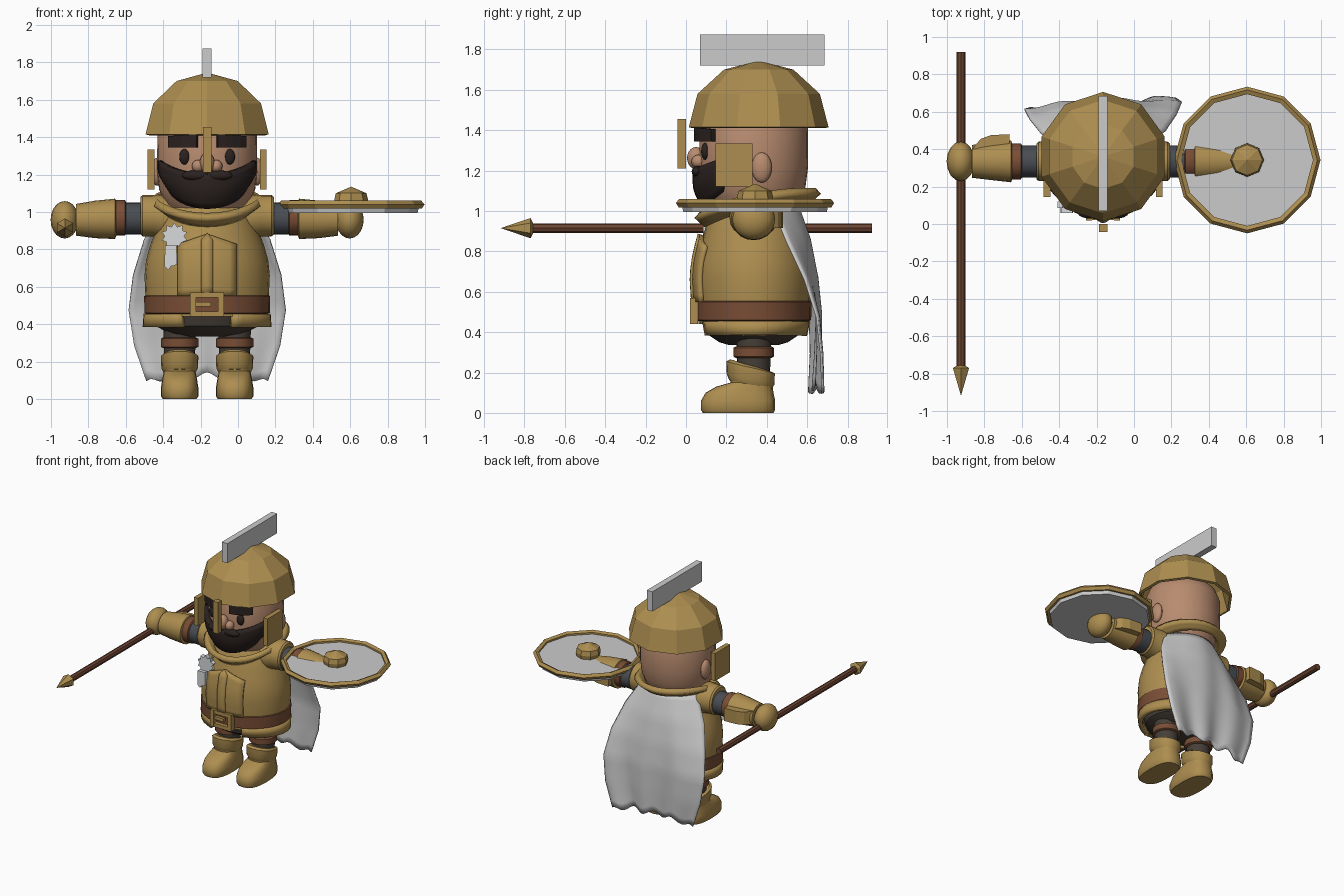
import bpy, bmesh, math
from mathutils import Vector, Matrix
from math import sin, cos, pi

if "Cube" in bpy.data.objects:
    bpy.data.objects.remove(bpy.data.objects["Cube"])

CX, CY = -0.165, 0.335          # body axis


def material(name, rgb):
    m = bpy.data.materials.new(name)
    m.diffuse_color = (*rgb, 1)
    m.use_nodes = True
    m.node_tree.nodes["Principled BSDF"].inputs["Base Color"].default_value = m.diffuse_color
    return m


GOLD = material("gold", (0.42, 0.27, 0.08))
GREY = material("light_grey", (0.6, 0.6, 0.6))
WHITE = material("silver", (0.68, 0.7, 0.72))
LEATHER = material("leather", (0.19, 0.075, 0.036))
WOOD = material("wood", (0.155, 0.058, 0.032))
SKIN = material("skin", (0.48, 0.26, 0.16))
HAIR = material("dark_hair", (0.024, 0.016, 0.014))
SLEEVE = material("slate_cloth", (0.065, 0.074, 0.086))
PANTS = material("dark_cloth", (0.062, 0.05, 0.04))


def finish(name, bm, mat, smooth=True):
    bmesh.ops.recalc_face_normals(bm, faces=bm.faces)
    me = bpy.data.meshes.new(name)
    bm.to_mesh(me)
    bm.free()
    me.materials.append(mat)
    ob = bpy.data.objects.new(name, me)
    bpy.context.collection.objects.link(ob)
    if smooth:
        bpy.ops.object.select_all(action='DESELECT')
        ob.select_set(True)
        bpy.context.view_layer.objects.active = ob
        bpy.ops.object.shade_smooth_by_angle(angle=math.radians(35))
    return ob


def lerp(table, t):
    # piecewise linear lookup: rows are (key, values...)
    for a, b in zip(table, table[1:]):
        if t <= b[0]:
            k = max(0, (t - a[0]) / (b[0] - a[0]))
            return [p + (q - p) * k for p, q in zip(a[1:], b[1:])]
    return list(table[-1][1:])


def ring(c, a, b, n=24, axis='z', p=1.0, tilt=0.0):
    # (super)ellipse across the axis; tilt lifts the front of a z ring
    out = []
    for i in range(n):
        t = 2 * pi * i / n - pi / 2
        u = math.copysign(abs(cos(t)) ** p, cos(t)) * a
        v = math.copysign(abs(sin(t)) ** p, sin(t)) * b
        d = {'z': (u, v, -tilt * sin(t)), 'x': (0, u, v), 'y': (u, 0, v)}[axis]
        out.append(Vector(c) + Vector(d))
    return out


def loft(name, rings, mat, smooth=True, cap=True, closed=False):
    bm = bmesh.new()
    vs = [[bm.verts.new(p) for p in r] for r in rings]
    n = len(vs[0])
    pairs = list(zip(vs, vs[1:])) + ([(vs[-1], vs[0])] if closed else [])
    for a, b in pairs:
        for i in range(n):
            bm.faces.new((a[i], a[(i + 1) % n], b[(i + 1) % n], b[i]))
    if cap and not closed:
        bm.faces.new(vs[0])
        bm.faces.new(vs[-1])
    bmesh.ops.remove_doubles(bm, verts=bm.verts, dist=1e-5)
    return finish(name, bm, mat, smooth)


def patch(name, fn, nu, nv, thick, mat, smooth=True):
    # thin curved sheet given by fn(u, v), both 0..1
    bm = bmesh.new()
    g = [[bm.verts.new(fn(i / nu, j / nv)) for j in range(nv + 1)] for i in range(nu + 1)]
    for i in range(nu):
        for j in range(nv):
            bm.faces.new((g[i][j], g[i + 1][j], g[i + 1][j + 1], g[i][j + 1]))
    bmesh.ops.remove_doubles(bm, verts=bm.verts, dist=1e-5)
    ob = finish(name, bm, mat, smooth)
    m = ob.modifiers.new("thickness", 'SOLIDIFY')
    m.thickness, m.offset = thick, 0
    return ob


def box(name, x, y, z, mat):
    bm = bmesh.new()
    bmesh.ops.create_cube(bm, size=1)
    for v in bm.verts:
        v.co = [(r[0] + r[1]) / 2 + c * (r[1] - r[0]) for r, c in zip((x, y, z), v.co)]
    return finish(name, bm, mat, False)


def ball(name, c, r, mat):
    bm = bmesh.new()
    bmesh.ops.create_uvsphere(bm, u_segments=16, v_segments=10, radius=1,
                              matrix=Matrix.Translation(c) @ Matrix.Diagonal((*r, 1)))
    return finish(name, bm, mat)


def polar(a, rx, ry, z):
    # angle 0 faces the front
    return Vector((CX + rx * sin(a), CY - ry * cos(a), z))


def stack(name, rows, mat, n=28, **kw):
    return loft(name, [ring((CX, CY, z), a, b, n) for z, a, b in rows], mat, **kw)


# torso, hips, belt
TORSO = [(0.44, .322, .272), (0.55, .33, .28), (0.66, .335, .287), (0.74, .327, .282),
         (0.82, .305, .265), (0.9, .275, .243), (1.0, .235, .22), (1.05, .19, .19)]
stack("tunic", TORSO, GOLD)
stack("hips", [(.335, .12, .12), (.35, .2, .17), (.39, .275, .23), (.45, .29, .25)], PANTS)
stack("belt", [(.455, .325, .275), (.46, .335, .285), (.55, .337, .287), (.556, .325, .275)], LEATHER)


def skirt(u, v):
    a = .42 + u * (2 * pi - .84)
    return polar(a, .30 + .025 * v + .03 * abs(sin(a)) * (1 - v), .25 + .015 * v, .385 + .07 * v)


patch("tunic_skirt", skirt, 32, 2, .03, GOLD)


# raised chest panel, with a peaked top edge and a middle strip
def chest(width, top, peak, lift):
    def fn(u, v):
        x = (u * 2 - 1) * width
        z = .55 + v * (top + (peak - top) * (1 - abs(u * 2 - 1)) - .55)
        rx, ry = lerp(TORSO, z)
        return Vector((CX + x, CY - lift - ry * math.sqrt(max(0, 1 - (x / rx) ** 2)), z))
    return fn


patch("chest_panel", chest(.155, .825, .88, .006), 8, 8, .024, GOLD)
patch("chest_strip", chest(.032, .85, .885, .02), 2, 6, .02, GOLD)

# buckle
for x in (-.075, .075):
    box("buckle_side", (CX + x - .016, CX + x + .016), (.02, .06), (.44, .57), GOLD)
for z in (.44, .542):
    box("buckle_bar", (CX - .075, CX + .075), (.022, .06), (z, z + .028), GOLD)
box("buckle_prong", (CX - .06, CX + .02), (.03, .06), (.494, .518), GOLD)

# medal on the chest
star = [Vector((-.34 + r * sin(k * pi / 10), 0, .87 + r * cos(k * pi / 10)))
        for k in range(20) for r in [(.072, .052)[k % 2]]]
loft("medal", [[p + Vector((0, y, 0)) for p in star] for y in (.085, .12)], WHITE, False)
for i, x in enumerate((-.372, -.347)):
    loft("medal_ribbon", [[Vector((x + dx * .018, y, z)) for dx, z in
         ((-1, .82), (1, .82), (1.2, .72), (0, .69 + .02 * i), (-1.2, .71))]
        for y in (.06, .09)], WHITE, False)


# collar, high at the back
def collar(u, v):
    a = u * 2 * pi
    top = 1.065 - .06 * cos(a) - .015 * cos(2 * a)
    return polar(a, .225 + .065 * v, .25 + .05 * v - .02 * cos(a), top - .055 + .045 * v)


patch("collar", collar, 32, 3, .04, GOLD)

# head
stack("head", [(.98, .17, .17), (1.04, .225, .225), (1.12, .257, .257), (1.22, .268, .27),
               (1.41, .266, .268), (1.48, .24, .24), (1.56, .15, .15)], SKIN, 32)
ball("nose", (CX, .05, 1.262), (.04, .045, .055), SKIN)
for s in (-1, 1):
    ball("nostril", (CX + s * .048, .062, 1.245), (.034, .035, .034), SKIN)
    ball("ear", (CX + s * .268, .375, 1.215), (.03, .05, .075), SKIN)
    ball("eye", (CX + s * .12, .095, 1.295), (.029, .02, .042), HAIR)
    patch("eyebrow", lambda u, v: polar(s * (.19 + .6 * u), .28, .283, 1.345 + .07 * v - .01 * u * v),
          4, 1, .035, HAIR, False)
    x = sorted((CX + s * .282, CX + s * .318))
    box("cheek_guard", x, (.145, .33), (1.12, 1.335), GOLD)


# beard wrapped around the jaw
def beard(u, v):
    k = u * 2 - 1
    low, high = 1.025 + .125 * k * k, 1.20 + .075 * abs(k) ** 1.5
    r = .24 + .045 * sin(min(1, v * 1.5) * pi / 2)
    return polar(k * 1.15, r - .012 * abs(k), r, low + (high - low) * v)


patch("beard", beard, 16, 6, .035, HAIR)
for s in (-1, 1):
    ball("moustache", (CX + s * .06, .058, 1.195), (.075, .03, .028), HAIR)

# helmet dome, crest and nose guard
HY = .36
loft("helmet", [ring((CX, HY, z), r, r, 10) for z, r in
                ((1.415, .346), (1.58, .303), (1.7, .172), (1.745, 0))],
     GOLD, False, cap=False).modifiers.new("thickness", 'SOLIDIFY').thickness = .02
box("crest", (CX - .024, CX + .024), (.07, .685), (1.72, 1.873), GREY)
box("nose_guard", (CX - .022, CX + .022), (-.042, .0), (1.21, 1.455), GOLD)

# arms and legs on both sides
for s in (-1, 1):
    def tube(name, rows, mat, p=1.0):
        # rows: distance from the body axis, y radius, z radius, z centre
        loft(name, [ring((CX + s * d, CY, z), a, b, 20, 'x', p) for d, a, b, z in rows], mat)
    tube("shoulder", [(.15, .12, .11, .96), (.25, .12, .118, .975), (.29, .108, .11, .98), (.345, .105, .11, .98),
                      (.357, .095, .1, .98)], GOLD)
    tube("sleeve", [(.33, .086, .086, .965), (.46, .086, .086, .965)], SLEEVE)
    tube("wrist_band", [(.435, .088, .088, .968), (.44, .096, .095, .968), (.492, .096, .095, .968),
                        (.5, .09, .09, .968)], LEATHER)
    tube("gauntlet", [(.485, .09, .09, .965), (.492, .112, .108, .963), (.6, .1, .1, .96),
                      (.7, .088, .085, .958)], GOLD)
    loft("gauntlet_fin", [[Vector((CX + s * d, y, .965 + h)) for d, y in
         ((.5, .4), (.5, .48), (.6, .475), (.655, .455), (.7, .4))] for h in (-.05, .05)], GOLD, False)
    ball("hand", (CX + s * .762, CY, .958), (.075, .106, .1), GOLD)

    lx = CX + s * .147
    loft("leg", [ring((lx, CY, z), r, r, 20) for z, r in ((.16, .08), (.4, .088))], PANTS)
    loft("knee_band", [ring((lx, CY, z), r, r, 20) for z, r in
                       ((.273, .09), (.279, .1), (.322, .1), (.328, .09))], LEATHER)
    loft("boot", [ring((lx, y, z), a, b, 20, 'z', .75) for z, y, a, b in
                  ((0, .258, .09, .175), (.015, .258, .1, .184), (.06, .258, .1, .184),
                   (.1, .265, .094, .168), (.13, .29, .088, .14), (.15, .325, .084, .105),
                   (.19, .325, .088, .108))], GOLD)
    loft("boot_cuff", [ring((lx, .32, z), a, b, 20, 'z', .9, t) for z, a, b, t in
                       ((.14, .086, .105, .02), (.165, .098, .118, .025), (.225, .1, .12, .03),
                        (.235, .085, .1, .03))], GOLD)

# shield lying flat on the left arm
SX, SY = .605, .342


def disc(name, rows, mat, n=12, **kw):
    loft(name, [ring((SX, SY, z), r, r, n) for z, r in rows], mat, False, **kw)


disc("shield_face", ((.995, .355), (1.037, .365)), GREY)
disc("shield_rim", ((1.02, .36), (1.018, .378), (1.04, .392), (1.06, .375), (1.05, .352), (1.03, .352)),
     GOLD, closed=True)
disc("shield_boss", ((1.03, .082), (1.065, .09), (1.1, .082), (1.135, .0)), GOLD, 8)

# spear in the right hand
PX, PZ = -.925, .915
loft("spear_shaft", [ring((PX, y, PZ), .024, .024, 8, 'y') for y in (-.78, .92)], WOOD, False)
loft("spear_tip", [ring((PX, y, PZ), r, r, 6, 'y') for y, r in
                   ((-.918, 0), (-.77, .05), (-.755, .02))], GOLD, False)

# cape hanging from the collar, with soft folds and a wavy hem
CAPE = [(0, .23, .55, .13), (.2, .335, .612, .12), (.4, .395, .645, .07), (.6, .42, .66, .03),
        (.8, .39, .655, .01), (1, .325, .645, 0)]


def cape(u, v):
    k = u * 2 - 1
    w, y, bend = lerp(CAPE, v)
    hem = .125 - .045 * k ** 4 + .018 * cos(k * 13)
    fold = .014 * sin(k * 9) * v
    return Vector((CX + w * k, y + fold - bend * k * k + .025 * k * v, 1.04 + (hem - 1.04) * v))


patch("cape", cape, 28, 20, .01, GREY)
